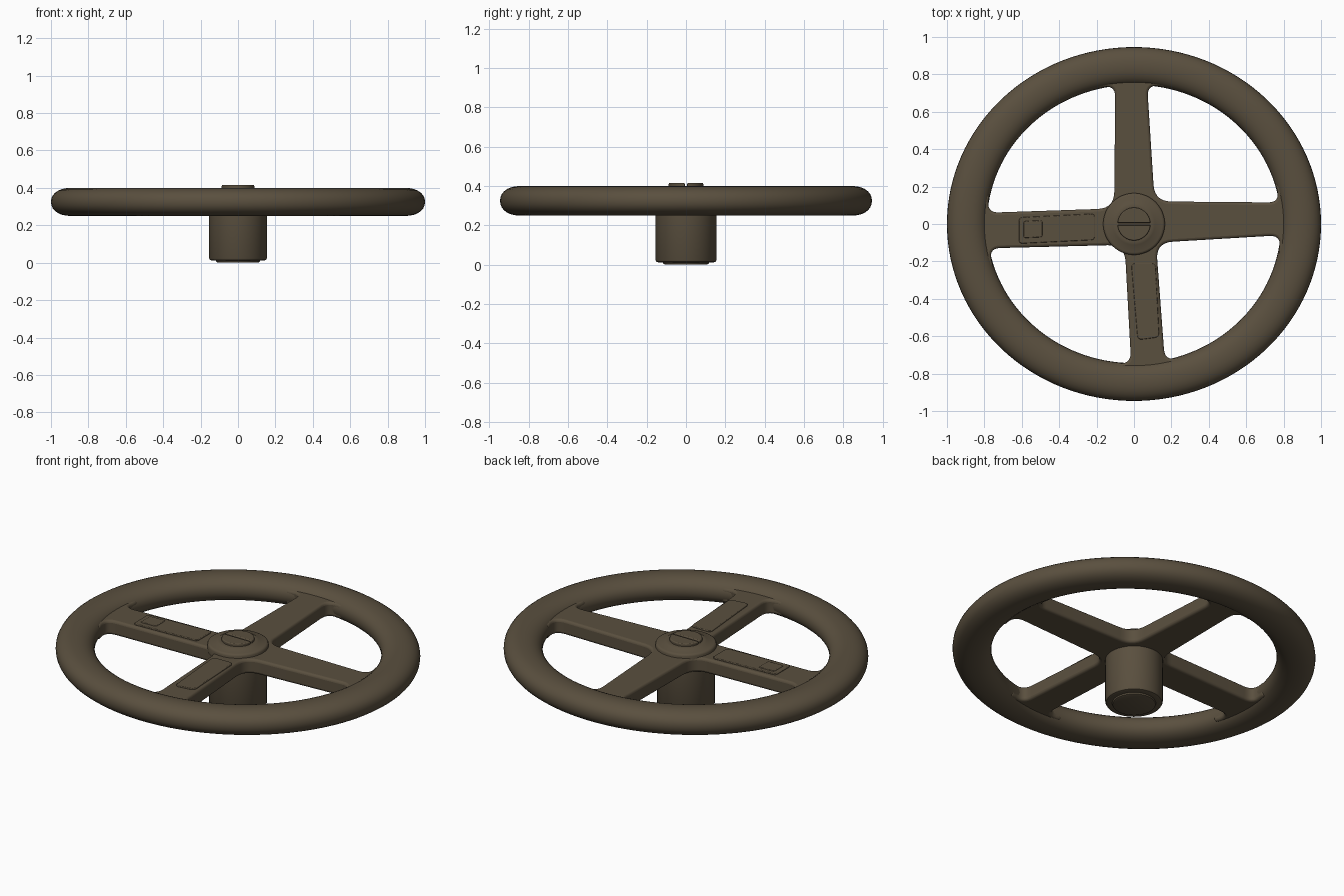
import bpy, bmesh, math
from mathutils import Vector, Matrix
from mathutils.geometry import intersect_line_line

if "Cube" in bpy.data.objects:
    bpy.data.objects.remove(bpy.data.objects["Cube"])

mat = bpy.data.materials.new("dark olive brown")
mat.diffuse_color = (0.102, 0.079, 0.049, 1)
mat.use_nodes = True
mat.node_tree.nodes["Principled BSDF"].inputs["Base Color"].default_value = mat.diffuse_color


def finish(name, bm, bevel=0, angle=40):
    bmesh.ops.recalc_face_normals(bm, faces=bm.faces)
    me = bpy.data.meshes.new(name)
    bm.to_mesh(me)
    bm.free()
    me.materials.append(mat)
    ob = bpy.data.objects.new(name, me)
    bpy.context.collection.objects.link(ob)
    if bevel:
        m = ob.modifiers.new("bevel", 'BEVEL')
        m.width, m.segments, m.limit_method = bevel, 3, 'ANGLE'
        m.angle_limit = math.radians(50)
    bpy.ops.object.select_all(action='DESELECT')
    ob.select_set(True)
    bpy.context.view_layer.objects.active = ob
    bpy.ops.object.shade_smooth_by_angle(angle=math.radians(angle))
    return ob


def rounded(p, a, b, d, n=7):
    """Soft corner at p between neighbours a and b."""
    s, e = p + (a - p).normalized() * d, p + (b - p).normalized() * d
    return [s * (1 - t) ** 2 + p * 2 * t * (1 - t) + e * t * t
            for t in [i / n for i in range(n + 1)]]


def prism(name, pts, z0, z1, bevel=0):
    bm = bmesh.new()
    low = [bm.verts.new((p[0], p[1], z0)) for p in pts]
    high = [bm.verts.new((p[0], p[1], z1)) for p in pts]
    bm.faces.new(low[::-1])
    bm.faces.new(high)
    for i in range(len(pts)):
        j = (i + 1) % len(pts)
        bm.faces.new((low[i], low[j], high[j], high[i]))
    return finish(name, bm, bevel)


def lathe(name, profile, n=64):
    bm = bmesh.new()
    rings = [[bm.verts.new((r * math.cos(2 * math.pi * k / n), r * math.sin(2 * math.pi * k / n), z))
              for k in range(n)] for r, z in profile]
    for a, b in zip(rings, rings[1:]):
        for k in range(n):
            j = (k + 1) % n
            bm.faces.new((a[k], a[j], b[j], b[k]))
    bm.faces.new(rings[0])
    bm.faces.new(rings[-1])
    return finish(name, bm)


# rim: slightly oval ring with a flattened round section
bm = bmesh.new()
N, M = 128, 28
grid = []
for i in range(N):
    t = 2 * math.pi * i / N
    ring = []
    for k in range(M):
        s = 2 * math.pi * k / M
        c = math.copysign(abs(math.cos(s)) ** 0.92, math.cos(s))
        h = math.copysign(abs(math.sin(s)) ** 0.92, math.sin(s))
        ring.append(bm.verts.new(((0.893 + 0.107 * c) * math.cos(t),
                                  (0.845 + 0.101 * c) * math.sin(t), 0.325 + 0.075 * h)))
    grid.append(ring)
for i in range(N):
    for k in range(M):
        a, b = grid[i], grid[(i + 1) % N]
        bm.faces.new((a[k], b[k], b[(k + 1) % M], a[(k + 1) % M]))
finish("rim", bm)

# spokes: one filleted four-armed plate
# (edge offsets: inner right, inner left, outer right, outer left)
arms = [(-0.095, 0.12, -0.06, 0.115), (-0.105, 0.105, -0.07, 0.10),
        (-0.08, 0.115, -0.06, 0.13), (-0.045, 0.125, -0.015, 0.165)]
edges = []
for i, (ir, il, o_r, ol) in enumerate(arms):
    U, V = (0.79, 0.75) if i % 2 == 0 else (0.75, 0.79)
    rot = Matrix.Rotation(i * math.pi / 2, 3, 'Z')

    def at(u, v):
        return rot @ Vector((u, v, 0))

    def on_rim(v, push=0):
        return at(U * math.sqrt(1 - (v / V) ** 2) + push, v)

    edges.append(dict(
        ri=at(0.2, ir), li=at(0.2, il), ro=on_rim(o_r), lo=on_rim(ol),
        rf=on_rim(o_r - 0.1), lf=on_rim(ol + 0.1),
        rp=on_rim(o_r - 0.1, 0.08), lp=on_rim(ol + 0.1, 0.08)))
outline = []
for i, e in enumerate(edges):
    nxt = edges[(i + 1) % 4]
    outline += rounded(e['ro'], e['ri'], e['rf'], 0.065)
    outline += [e['rf'], e['rp'], e['lp'], e['lf']]
    outline += rounded(e['lo'], e['lf'], e['li'], 0.065)
    crotch = intersect_line_line(e['lo'], e['li'], nxt['ri'], nxt['ro'])[0]
    outline += rounded(crotch, e['lo'], nxt['ro'], 0.09)
prism("spokes", outline, 0.28, 0.365, 0.014)


# raised pads on the left and front spokes, and a small blank plate
def pad(name, corners, top, d):
    c = [Vector((x, y, 0)) for x, y in corners]
    pts = []
    for i, p in enumerate(c):
        pts += rounded(p, c[i - 1], c[(i + 1) % 4], d, 4)
    prism(name, pts, 0.355, top, 0.004)


pad("left_pad", [(-0.615, -0.105), (-0.21, -0.085), (-0.21, 0.055), (-0.615, 0.035)], 0.373, 0.02)
pad("front_pad", [(0.02, -0.62), (0.135, -0.605), (0.115, -0.21), (-0.015, -0.21)], 0.373, 0.025)
pad("blank_plate", [(-0.59, -0.075), (-0.49, -0.07), (-0.49, 0.02), (-0.59, 0.015)], 0.377, 0.012)

# hub: column with bottom plug and stepped top collar
lathe("hub", [(0.105, 0.0), (0.115, 0.004), (0.118, 0.012), (0.142, 0.012), (0.15, 0.015),
              (0.155, 0.024), (0.155, 0.33), (0.165, 0.34), (0.165, 0.376), (0.161, 0.384),
              (0.152, 0.388), (0.122, 0.39), (0.112, 0.397), (0.095, 0.399)])

# centre cap: two half discs leaving a narrow slot
for name, side in (("cap_back_half", 1), ("cap_front_half", -1)):
    a0 = math.asin(0.006 / 0.088)
    arc = [a0 + (math.pi - 2 * a0) * k / 32 for k in range(33)]
    prism(name, [(0.088 * math.cos(a), side * 0.088 * math.sin(a)) for a in arc], 0.39, 0.415, 0.005)
